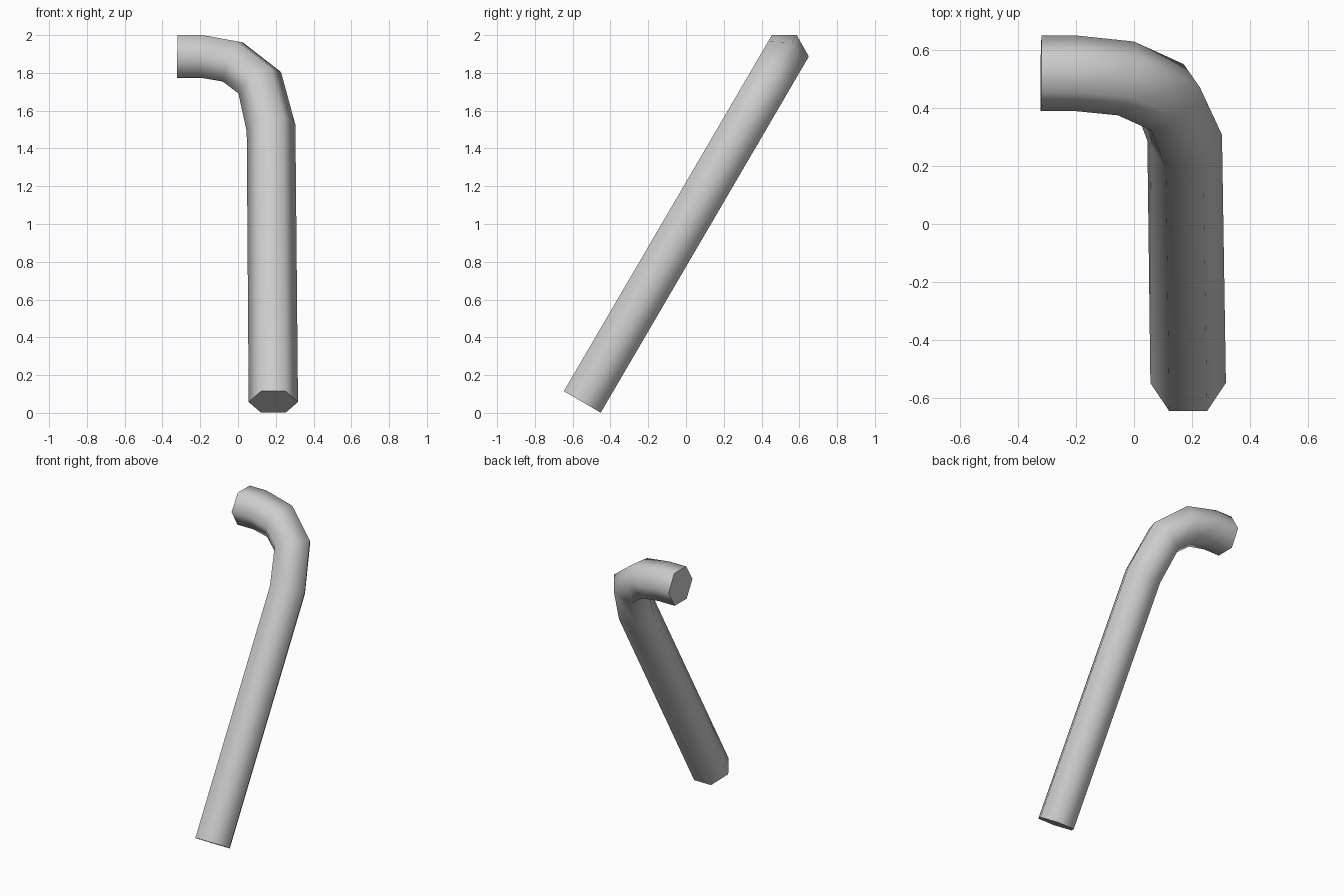
import bpy, bmesh, math
from mathutils import Vector

cube = bpy.data.objects.get("Cube")
if cube:
    bpy.data.objects.remove(cube, do_unlink=True)

SIDES, RADIUS = 6, 0.1305
LEAN = math.radians(30.3)
ORIGIN = Vector((0, 0.52, 1.8875))                        # height of the short arm
ACROSS = Vector((1, 0, 0))
ALONG = Vector((0, math.sin(LEAN), math.cos(LEAN)))       # long arm direction
NORMAL = ACROSS.cross(ALONG)                              # out of the bend plane

# Path in the leaning plane: across, along, turn of the cross-section in degrees
PATH = [(0.187, -2.119, 0), (0.175, -0.44, 9), (0.115, -0.162, 30),
        (-0.028, -0.034, 65), (-0.195, 0, 88), (-0.321, 0, 89)]

steel = bpy.data.materials.new("light grey steel")
steel.use_nodes = True
GREY = (0.6, 0.6, 0.6, 1)
steel.diffuse_color = GREY
steel.node_tree.nodes["Principled BSDF"].inputs["Base Color"].default_value = GREY

# Hexagonal bent rod: one ring per path point
bm = bmesh.new()
rings = []
for u, v, turn in PATH:
    a = math.radians(turn)
    outward = ACROSS * math.cos(a) + ALONG * math.sin(a)
    centre = ORIGIN + ACROSS * u + ALONG * v
    ring = []
    for i in range(SIDES):
        t = math.tau * i / SIDES
        ring.append(bm.verts.new(centre + RADIUS * (outward * math.cos(t) + NORMAL * math.sin(t))))
    rings.append(ring)
for low, high in zip(rings, rings[1:]):
    for i in range(SIDES):
        j = (i + 1) % SIDES
        bm.faces.new((low[i], low[j], high[j], high[i]))
# Flat end caps
bm.faces.new(rings[0])
bm.faces.new(rings[-1])
bmesh.ops.recalc_face_normals(bm, faces=bm.faces)

mesh = bpy.data.meshes.new("bent_hex_rod")
bm.to_mesh(mesh)
bm.free()
mesh.materials.append(steel)
rod = bpy.data.objects.new("bent_hex_rod", mesh)
bpy.context.collection.objects.link(rod)

# Smooth sides, crisp caps
bpy.ops.object.select_all(action='DESELECT')
rod.select_set(True)
bpy.context.view_layer.objects.active = rod
bpy.ops.object.shade_smooth_by_angle(angle=math.radians(72))
